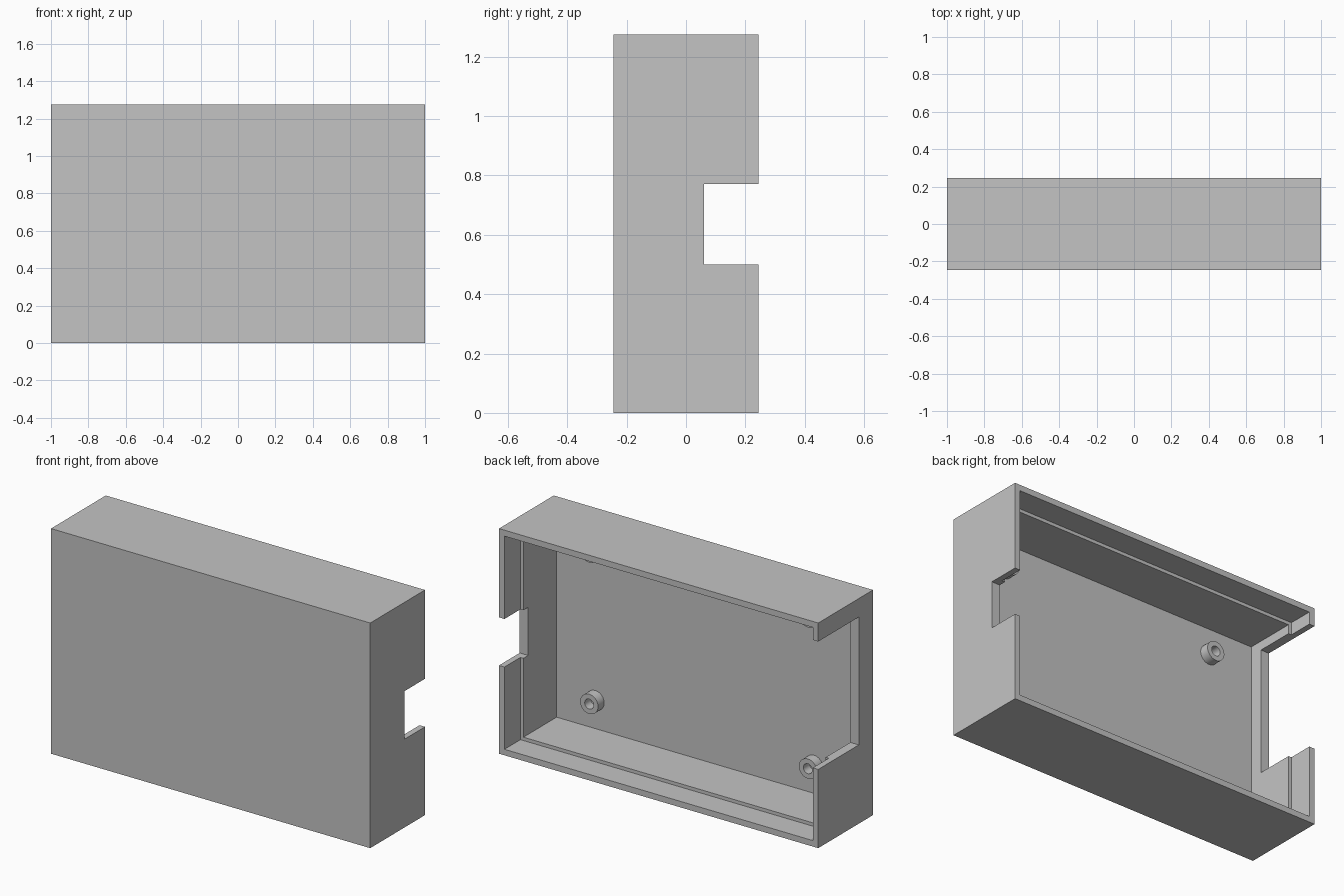
import bpy
import bmesh
from math import radians, tau
from mathutils import Vector

if "Cube" in bpy.data.objects:
    bpy.data.objects.remove(bpy.data.objects["Cube"])

W, D, H = 1.0, 0.245, 1.275      # half width, half depth, height
WALL, RIM, PANEL = 0.053, 0.034, 0.05
LEDGE_Y = 0.102                  # where the rim recess begins
FLOOR_Y = -D + PANEL
OVER = 0.1                       # cutter overshoot

grey = bpy.data.materials.new("grey_plastic")
grey.use_nodes = True
grey.diffuse_color = (0.55, 0.55, 0.55, 1)
grey.node_tree.nodes["Principled BSDF"].inputs["Base Color"].default_value = grey.diffuse_color


def finish(name, bm):
    bmesh.ops.recalc_face_normals(bm, faces=bm.faces)
    mesh = bpy.data.meshes.new(name)
    bm.to_mesh(mesh)
    bm.free()
    mesh.materials.append(grey)
    obj = bpy.data.objects.new(name, mesh)
    bpy.context.collection.objects.link(obj)
    return obj


def box(name, x, y, z):
    """Box from (min, max) pairs."""
    bm = bmesh.new()
    bmesh.ops.create_cube(bm, size=1)
    lo, hi = Vector((x[0], y[0], z[0])), Vector((x[1], y[1], z[1]))
    for v in bm.verts:
        v.co = (lo + hi) / 2 + v.co * (hi - lo)
    return finish(name, bm)


def select_only(obj):
    bpy.ops.object.select_all(action='DESELECT')
    obj.select_set(True)
    bpy.context.view_layer.objects.active = obj


def cut(target, cutter):
    cutter.hide_render = True
    mod = target.modifiers.new("cut", 'BOOLEAN')
    mod.operation = 'DIFFERENCE'
    mod.solver = 'EXACT'
    mod.object = cutter
    select_only(target)
    bpy.ops.object.modifier_apply(modifier=mod.name)
    bpy.data.objects.remove(cutter)


def standoff(name, x, z, outer=0.056, inner=0.028, tip=-0.14):
    """Hollow screw post, turned around the y axis."""
    bm = bmesh.new()
    base = FLOOR_Y - 0.005
    profile = [(outer, base), (outer, tip), (inner, tip), (inner, base)]
    verts = [bm.verts.new((x + r, y, z)) for r, y in profile]
    edges = [bm.edges.new((verts[i], verts[i - 1])) for i in range(4)]
    bmesh.ops.spin(bm, geom=verts + edges, cent=(x, 0, z), axis=(0, 1, 0),
                   angle=tau, steps=32, use_merge=True)
    bmesh.ops.remove_doubles(bm, verts=bm.verts, dist=0.0001)
    obj = finish(name, bm)
    select_only(obj)
    bpy.ops.object.shade_smooth_by_angle(angle=radians(30))


# Case shell, open at the back
case = box("case_shell", (-W, W), (-D, D), (0, H))
cut(case, box("cavity", (-W + WALL, W - WALL), (FLOOR_Y, D + OVER), (WALL, H - WALL)))

# Stepped recess around the rim for a lid
cut(case, box("lid_recess", (-W + RIM, W - RIM), (LEDGE_Y, D + OVER), (RIM, H - RIM)))

# Small opening in the left wall, large one in the right wall
cut(case, box("left_opening", (W - OVER, W + OVER), (0.06, D + OVER), (0.5, 0.772)))
cut(case, box("right_opening", (-W - OVER, -W + OVER), (-0.118, D + OVER), (0.446, 1.17)))

# Four screw posts on the inside of the front panel
for side, x in (("left", 0.705), ("right", -0.665)):
    for level, z in (("lower", 0.213), ("upper", 1.07)):
        standoff(f"{level}_{side}_standoff", x, z)
